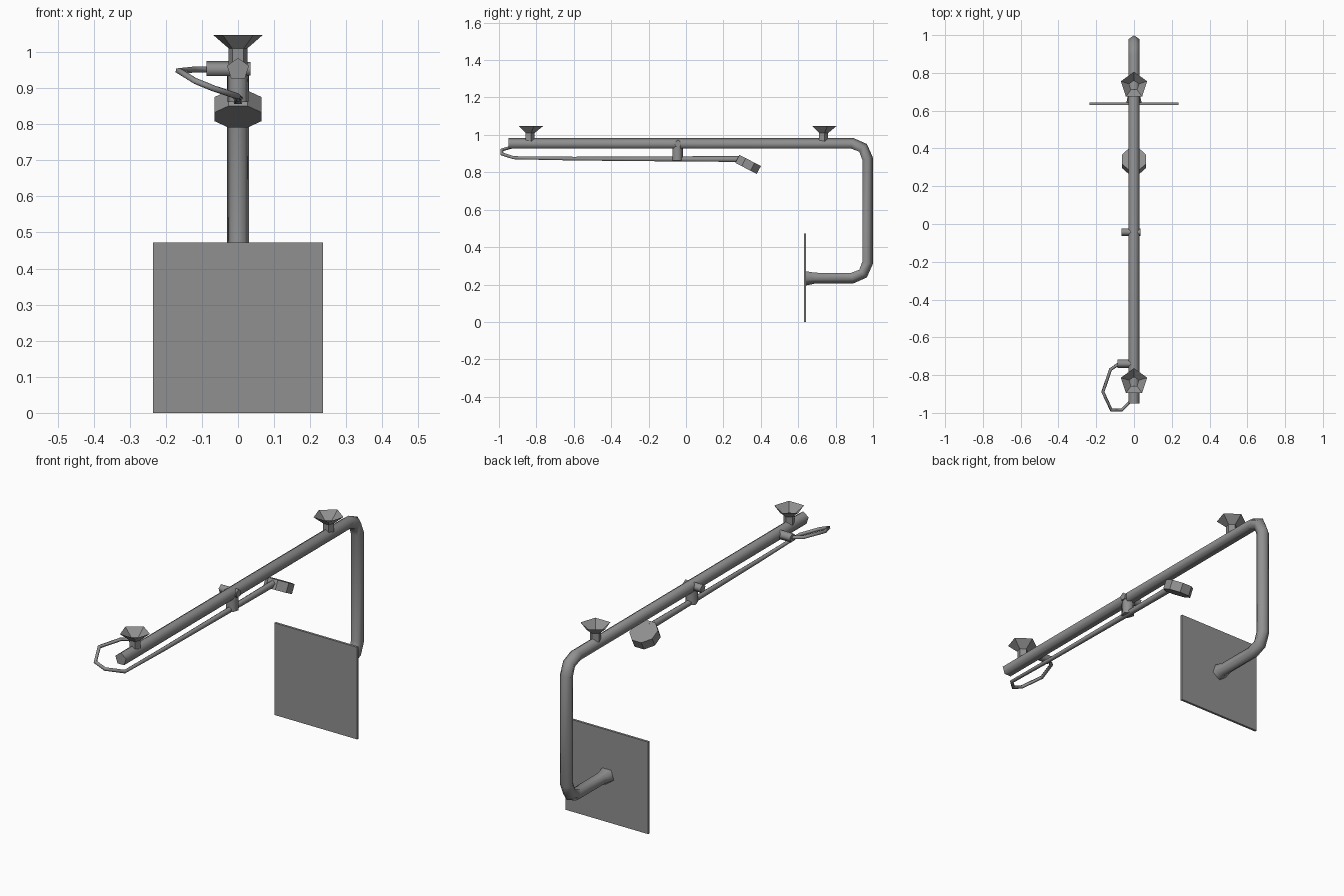
import bpy, bmesh, math
from mathutils import Vector

if "Cube" in bpy.data.objects:
    bpy.data.objects.remove(bpy.data.objects["Cube"], do_unlink=True)

GREY = (0.28, 0.28, 0.28, 1)
metal = bpy.data.materials.new("grey metal")
metal.use_nodes = True
metal.diffuse_color = GREY
metal.node_tree.nodes["Principled BSDF"].inputs["Base Color"].default_value = GREY


def finish(name, bm, smooth):
    """Turn a bmesh into a named, coloured object."""
    mesh = bpy.data.meshes.new(name)
    bm.to_mesh(mesh)
    bm.free()
    mesh.materials.append(metal)
    for p in mesh.polygons:
        p.use_smooth = smooth and len(p.vertices) == 4
    obj = bpy.data.objects.new(name, mesh)
    bpy.context.collection.objects.link(obj)
    return obj


def tube(name, path, radii, first_corner, sides=5, spin=0.0, caps=True, smooth=True):
    """Sweep a polygon along a path; first_corner points to its first vertex."""
    pts = [Vector(p) for p in path]
    if not isinstance(radii, (list, tuple)):
        radii = [radii] * len(pts)
    bm = bmesh.new()
    rings, normal = [], Vector(first_corner)
    for i, p in enumerate(pts):
        t = Vector()
        if i > 0:
            t += (p - pts[i - 1]).normalized()
        if i < len(pts) - 1:
            t += (pts[i + 1] - p).normalized()
        t.normalize()
        normal = (normal - t * normal.dot(t)).normalized()
        side = t.cross(normal)
        angles = [spin + math.tau * k / sides for k in range(sides)]
        rings.append([bm.verts.new(p + radii[i] * (normal * math.cos(a) + side * math.sin(a)))
                      for a in angles])
    for a, b in zip(rings, rings[1:]):
        for k in range(sides):
            m = (k + 1) % sides
            bm.faces.new((a[k], a[m], b[m], b[k]))
    if caps:
        bm.faces.new(rings[0][::-1])
        bm.faces.new(rings[-1])
    return finish(name, bm, smooth)


# Square wall plate
bm = bmesh.new()
bmesh.ops.create_cube(bm, size=1)
bmesh.ops.scale(bm, vec=(0.47, 0.012, 0.472), verts=bm.verts)
bmesh.ops.translate(bm, vec=(0, 0.636, 0.236), verts=bm.verts)
finish("wall_plate", bm, False)

# Main bent pipe, flared where it meets the plate
R, BEND = 0.032, 0.08
TOP, LOW, BACK = 0.952, 0.237, 0.968
cy = BACK - BEND
path = [(0, -0.95, TOP)]
for deg in (90, 45, 0):
    a = math.radians(deg)
    path.append((0, cy + BEND * math.cos(a), TOP - BEND + BEND * math.sin(a)))
for deg in (0, -45, -90):
    a = math.radians(deg)
    path.append((0, cy + BEND * math.cos(a), LOW + BEND + BEND * math.sin(a)))
path += [(0, 0.69, LOW), (0, 0.642, LOW)]
tube("main_pipe", path, [R] * (len(path) - 1) + [0.042], (0, 0, 1))

# Open funnel-shaped mounts on top of the pipe
for name, y in (("front_mount", -0.836), ("rear_mount", 0.733)):
    tube(name, [(0, y, 0.955), (0, y, 1.01), (0, y, 1.048)], [0.027, 0.027, 0.073],
         (0, 1, 0), caps=False, smooth=False)

# Thin rod with the looped hose at the front
tube("rod_and_loop",
     [(0, 0.30, 0.870), (0, -0.05, 0.870), (0, -0.60, 0.872), (0, -0.92, 0.877),
      (-0.065, -0.985, 0.898), (-0.12, -0.985, 0.920), (-0.165, -0.89, 0.948),
      (-0.125, -0.77, 0.952), (-0.08, -0.74, 0.952)],
     [0.018, 0.015, 0.011, 0.009, 0.009, 0.009, 0.009, 0.009, 0.009], (0, 0, 1))

# Side socket for the loop, and the middle clamp
tube("loop_socket", [(-0.087, -0.74, 0.952), (0, -0.74, 0.952)], 0.023, (0, 0, 1))
tube("clamp_pin", [(-0.066, -0.043, 0.952), (0.034, -0.043, 0.952)], 0.021, (0, 0, 1))
tube("clamp_post", [(0, -0.046, 0.862), (0, -0.046, 0.945)], 0.031, (0, 1, 0))

# Tilted round head at the end of the rod
axis = Vector((0, 0.46, 0.888)).normalized()
centre = Vector((0, 0.332, 0.842))
tube("head", [centre - axis * 0.024, centre + axis * 0.024], 0.07, (1, 0, 0),
     sides=8, spin=math.pi / 8, smooth=False)
